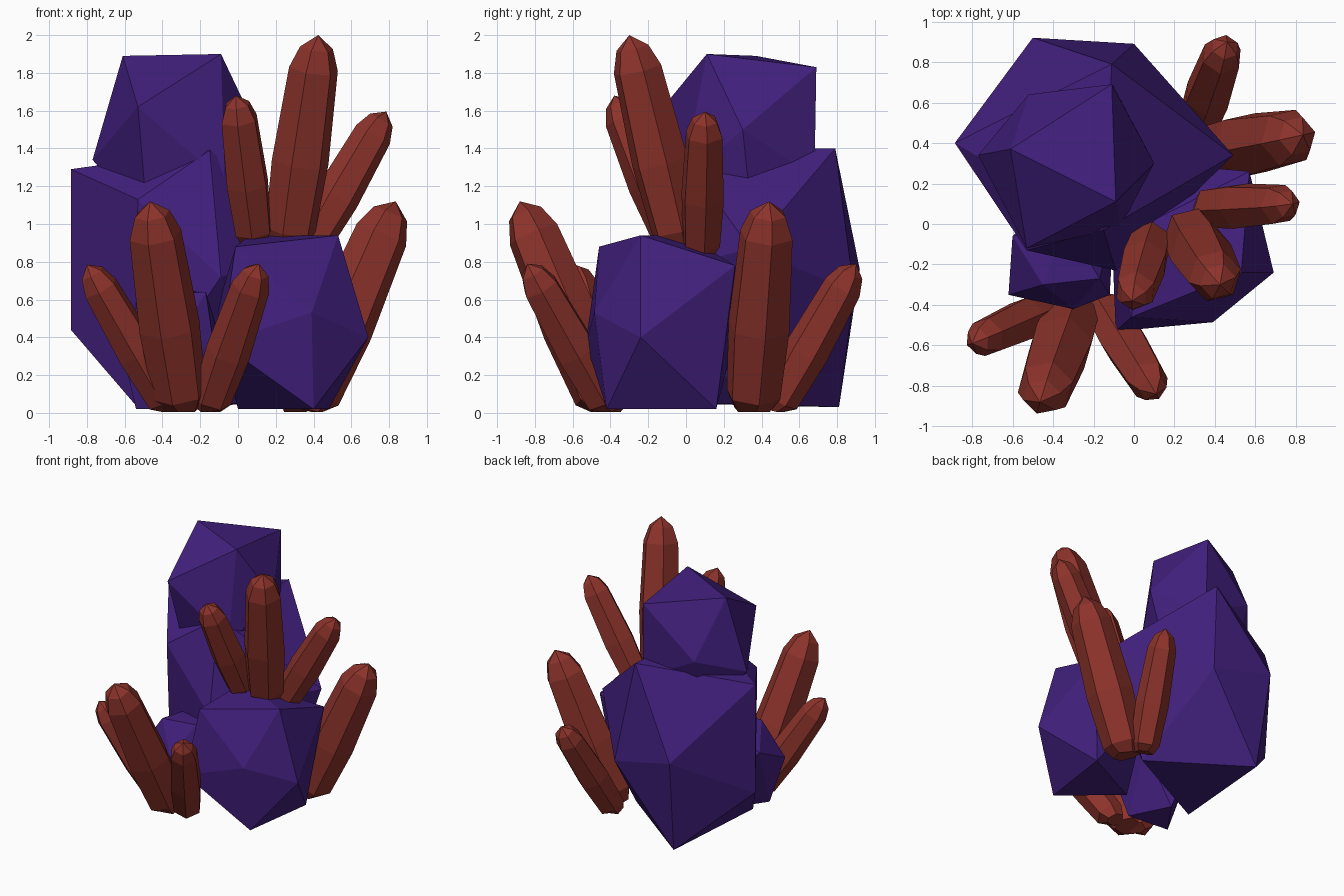
import bpy, bmesh, math
from mathutils import Vector

if "Cube" in bpy.data.objects:
    bpy.data.objects.remove(bpy.data.objects["Cube"])


def material(name, rgb):
    m = bpy.data.materials.new(name)
    m.diffuse_color = (*rgb, 1)
    m.use_nodes = True
    m.node_tree.nodes["Principled BSDF"].inputs["Base Color"].default_value = m.diffuse_color
    return m


PURPLE = material("purple rock", (0.054, 0.014, 0.205))
RED = material("red crystal", (0.265, 0.033, 0.024))


def finish(bm, name, mat):
    bmesh.ops.recalc_face_normals(bm, faces=bm.faces[:])
    me = bpy.data.meshes.new(name)
    bm.to_mesh(me)
    bm.free()
    me.materials.append(mat)
    ob = bpy.data.objects.new(name, me)
    bpy.context.collection.objects.link(ob)
    return ob


def rock(name, corners):
    """Faceted boulder: convex hull of a dozen corners."""
    bm = bmesh.new()
    for c in corners:
        bm.verts.new(c)
    res = bmesh.ops.convex_hull(bm, input=bm.verts[:])
    junk = [v for v in res["geom_interior"] if isinstance(v, bmesh.types.BMVert)]
    if junk:
        bmesh.ops.delete(bm, geom=junk, context="VERTS")
    return finish(bm, name, PURPLE)


# crystal outline: (fraction of length, fraction of radius)
PROFILE = [(0, 0.58), (0.08, 0.88), (0.4, 1.0), (0.84, 0.86), (0.94, 0.58)]


def crystal(name, base, tip, radius, spin=0.0, sides=6):
    """Six-sided crystal running from base to pointed tip."""
    base, tip = Vector(base), Vector(tip)
    axis = tip - base
    u = axis.cross(Vector((0, 1, 0))).normalized()
    w = axis.cross(u).normalized()
    bm = bmesh.new()
    rings = []
    for t, r in PROFILE:
        ring = []
        for i in range(sides):
            a = 2 * math.pi * i / sides + spin
            ring.append(bm.verts.new(base + axis * t
                        + (u * math.cos(a) + w * math.sin(a)) * r * radius))
        rings.append(ring)
    apex = bm.verts.new(tip)
    bm.faces.new(rings[0])
    for i in range(sides):
        j = (i + 1) % sides
        for lo, hi in zip(rings, rings[1:]):
            bm.faces.new((lo[i], lo[j], hi[j], hi[i]))
        bm.faces.new((rings[-1][i], rings[-1][j], apex))
    for v in bm.verts:
        v.co.z = max(v.co.z, 0.005)
    return finish(bm, name, RED)


# rocks
rock("top_rock", [
    (-.61, .37, 1.89), (-.09, .11, 1.90), (-.11, .69, 1.83),
    (-.53, -.12, 1.62), (.10, .30, 1.50), (-.52, .64, 1.46),
    (-.77, .34, 1.34), (-.10, .68, 1.25), (-.07, -.02, 1.22),
    (-.48, .03, 1.02), (-.50, .50, 1.02), (0, .35, 1.02)])
rock("large_rock", [
    (-.11, .79, 1.40), (-.885, .40, 1.29), (-.15, -.03, 1.39),
    (.49, .34, .87), (0, .89, .64), (-.50, .92, .76),
    (-.53, -.13, 1.13), (-.09, -.23, .72), (-.885, .40, .44),
    (-.46, .81, .03), (-.55, -.05, .05), (.2, .33, .05)])
rock("front_rock", [
    (-.013, -.46, .88), (.53, -.24, .94), (.06, 0, .94),
    (.39, -.485, .53), (.69, -.24, .40), (.57, .26, .78),
    (-.09, -.53, .37), (-.11, -.05, .55), (.12, .30, .55),
    (.40, -.42, .02), (.48, .16, .02), (0, -.08, .02)])
rock("small_rock", [
    (-.45, -.30, .63), (-.17, -.27, .64), (-.33, 0, .65),
    (-.30, -.42, .42), (-.12, -.35, .30), (-.62, -.35, .36),
    (-.60, -.06, .50), (-.10, 0, .4), (-.4, .12, .3),
    (-.54, -.27, .02), (-.20, -.30, .02), (-.35, 0, .02)])

# front left cluster
crystal("front_crystal_tall", (-.295, -.42, .01), (-.465, -.88, 1.12), .165, .2)
crystal("front_crystal_left", (-.35, -.39, .01), (-.80, -.59, .785), .115, .3)
crystal("front_crystal_right", (-.16, -.40, .01), (.11, -.84, .79), .12, .1)

# upper cluster on the front rock
crystal("upper_crystal_tall", (.265, -.03, .88), (.425, -.30, 2.0), .155, .25)
crystal("upper_crystal_left", (.09, -.06, .90), (-.01, -.38, 1.68), .12, .4)
crystal("upper_crystal_right", (.35, .08, .84), (.785, .10, 1.595), .12, .15)

# back right cluster
crystal("back_crystal_tall", (.36, .35, .01), (.835, .44, 1.12), .17, .2)
crystal("back_crystal_short", (.30, .46, .01), (.46, .90, .79), .12, .35)
